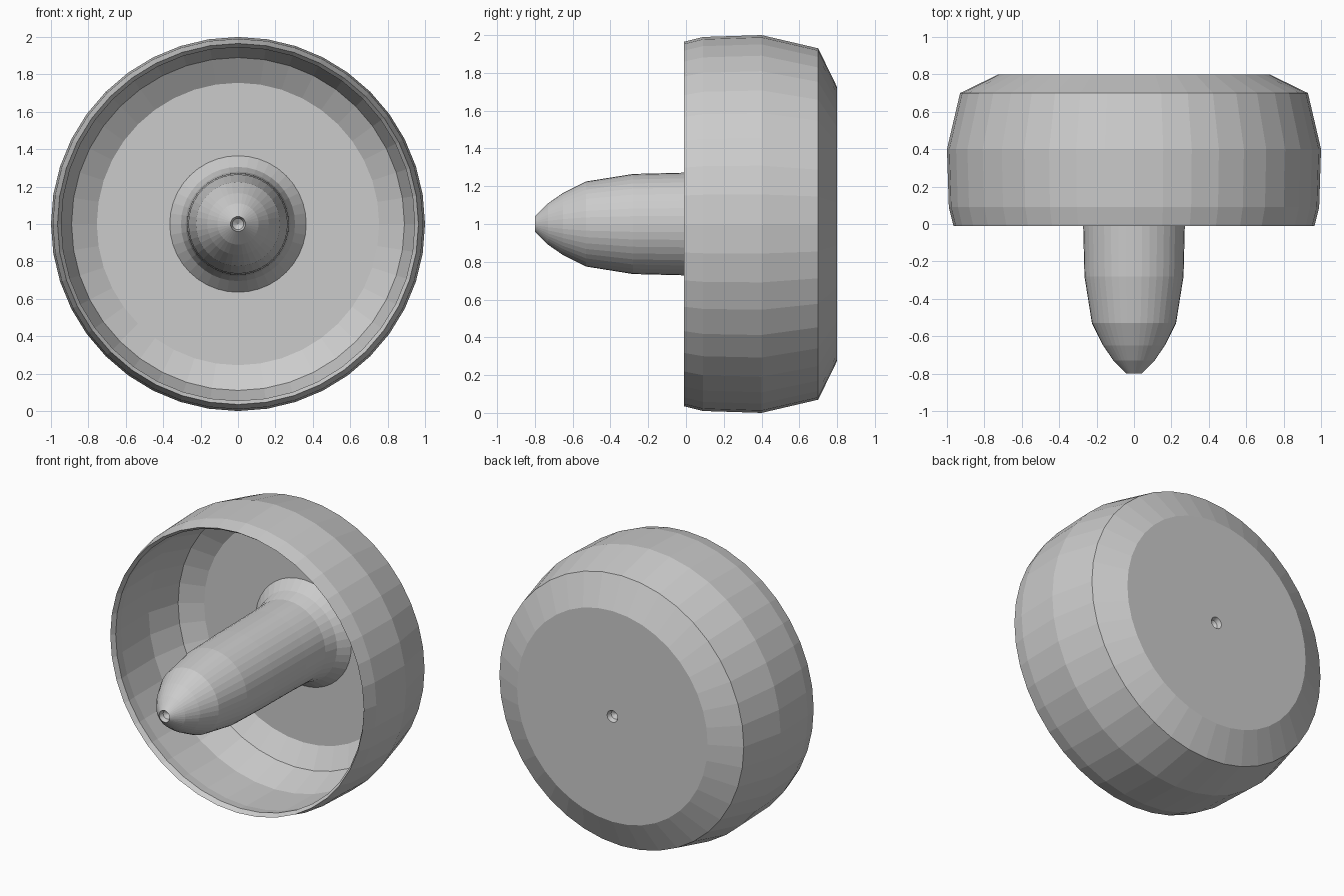
import bpy, bmesh, math

if "Cube" in bpy.data.objects:
    bpy.data.objects.remove(bpy.data.objects["Cube"])

SIDES = 40


def lathe(name, profile, flip=False):
    """Revolve (y, radius) points around the horizontal axis at z = 1."""
    bm = bmesh.new()
    rings = []
    for y, r in profile:
        if r == 0:
            rings.append([bm.verts.new((0, y, 1))] * SIDES)
        else:
            rings.append([bm.verts.new((r * math.cos(2 * math.pi * i / SIDES), y,
                                        1 + r * math.sin(2 * math.pi * i / SIDES)))
                          for i in range(SIDES)])
    for a, b in zip(rings, rings[1:]):
        for i in range(SIDES):
            j = (i + 1) % SIDES
            quad = list(dict.fromkeys([a[i], a[j], b[j], b[i]]))
            bm.faces.new(quad[::-1] if flip else quad)
    mesh = bpy.data.meshes.new(name)
    bm.to_mesh(mesh)
    bm.free()
    obj = bpy.data.objects.new(name, mesh)
    bpy.context.collection.objects.link(obj)
    return obj


# Hollow round housing: back dimple, outer wall, rim, inner wall, inner floor
lathe("housing", [
    (0.75, 0), (0.77, 0.03), (0.80, 0.04), (0.80, 0.725),
    (0.70, 0.93), (0.40, 1.0), (0.09, 0.99), (-0.01, 0.965),
    (0.02, 0.945), (0.09, 0.955), (0.40, 0.96), (0.62, 0.89),
    (0.71, 0.755), (0.71, 0.365)])

# Central bullet-shaped spike: flared foot, shaft, rounded nose, tip dimple
lathe("centre_spike", [
    (0.71, 0.365), (0.64, 0.305), (0.55, 0.28), (0.35, 0.275),
    (0.0, 0.272), (-0.28, 0.265), (-0.53, 0.225), (-0.65, 0.165),
    (-0.73, 0.11), (-0.80, 0.04), (-0.77, 0.03), (-0.75, 0)])
